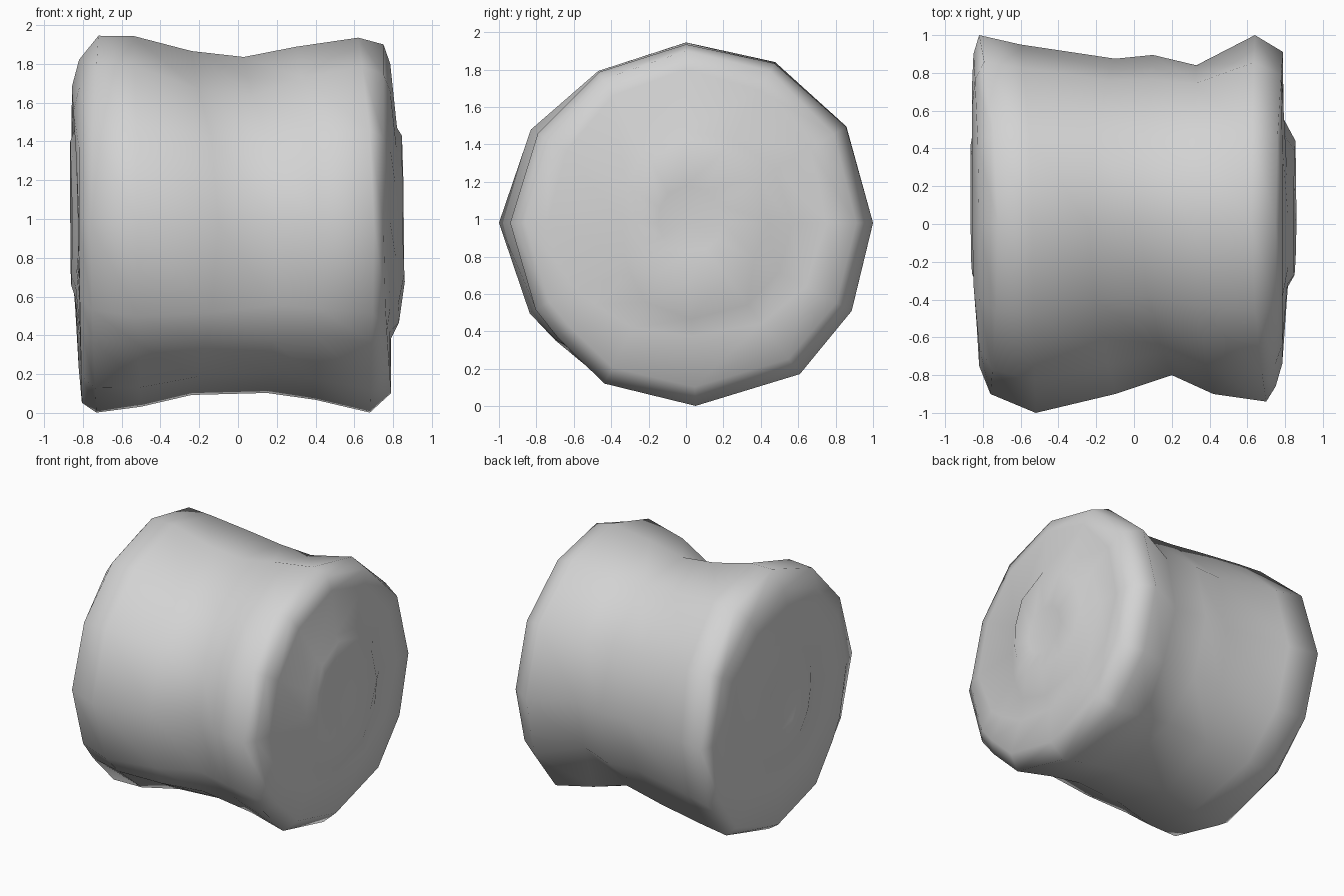
import bpy, bmesh, math

cube = bpy.data.objects.get("Cube")
if cube:
    bpy.data.objects.remove(cube, do_unlink=True)

# One plain colour
grey = bpy.data.materials.new("light grey")
grey.use_nodes = True
colour = (0.65, 0.65, 0.65, 1)
grey.diffuse_color = colour
grey.node_tree.nodes["Principled BSDF"].inputs["Base Color"].default_value = colour

CENTRE_Z = 0.98
# Angles round the drum: 0 is the back, 90 the top, 180 the front, 270 the bottom
angles = [0, 31, 61, 90, 120, 149, 180, 210, 222, 243, 273, 307, 332]
bulge = [1, 1.01, 1.01, 1, 0.98, 0.98, 1, 0.98, 0.965, 1, 1.01, 1.03, 1.01]

# Outlines from the right end, over the waisted side, to the left end: (x, radius)
back = [(-.83, .2), (-.865, .42), (-.85, .5), (-.858, .72), (-.85, .9), (-.82, 1),
        (-.6, .95), (-.1, .875), (.1, .895), (.33, .84), (.64, 1),
        (.79, .91), (.79, .75), (.785, .57), (.855, .44), (.83, .2)]
top = [(-.83, .2), (-.865, .42), (-.835, .5), (-.857, .7), (-.82, .84), (-.72, .965),
       (-.54, .965), (-.24, .89), (.03, .86), (.3, .91), (.62, .955),
       (.75, .92), (.785, .82), (.82, .49), (.845, .45), (.82, .2)]
front = [(-.83, .15), (-.855, .27), (-.83, .32), (-.825, .6), (-.82, .75), (-.76, .9),
         (-.52, 1), (-.1, .9), (.2, .8), (.42, .9), (.7, .94),
         (.75, .86), (.785, .74), (.81, .34), (.85, .27), (.83, .15)]
bottom = [(-.83, .2), (-.86, .32), (-.84, .38), (-.815, .6), (-.805, .92), (-.73, .97),
          (-.5, .94), (-.24, .88), (.15, .87), (.4, .905), (.68, .97),
          (.79, .87), (.785, .6), (.83, .51), (.86, .3), (.83, .15)]
outlines = [back, top, front, bottom]

# Lumps and dents on the waist: x, angle, height, width along x, width in degrees
lumps = [
    (0.03, 222, 0.16, 0.22, 15),
    (-0.08, 122, -0.09, 0.35, 20),
    (-0.1, 64, 0.06, 0.25, 14),
    (0.38, 303, 0.05, 0.16, 12),
    (0.05, 303, -0.05, 0.16, 14),
    (-0.3, 303, 0.05, 0.2, 12),
    (0.33, 330, -0.04, 0.15, 15),
]


def skin_point(index, degrees, swell):
    """Blend smoothly between the four outlines, then add the lumps."""
    quarter, part = divmod(degrees / 90, 1)
    ax, ar = outlines[int(quarter)][index]
    bx, br = outlines[(int(quarter) + 1) % 4][index]
    blend = (1 - math.cos(math.pi * part)) / 2
    x = ax + (bx - ax) * blend
    r = (ar + (br - ar) * blend) * swell
    for lx, angle, height, wide, spread in lumps:
        r += height * math.exp(-((x - lx) / wide) ** 2 - ((degrees - angle) / spread) ** 2)
    t = math.radians(degrees)
    return (x, r * math.cos(t), CENTRE_Z + r * math.sin(t))


# Both ends and the side as one closed skin
bm = bmesh.new()
loops = [[bm.verts.new(skin_point(i, a, s)) for a, s in zip(angles, bulge)]
         for i in range(len(back))]
count = len(angles)
for a, b in zip(loops, loops[1:]):
    for i in range(count):
        j = (i + 1) % count
        bm.faces.new((a[i], a[j], b[j], b[i]))

# Shallow hollow in the middle of each end
for loop, x in ((loops[0], -0.82), (loops[-1], 0.82)):
    hub = bm.verts.new((x, 0, CENTRE_Z))
    for i, v in enumerate(loop):
        bm.faces.new((v, loop[(i + 1) % count], hub))

bmesh.ops.recalc_face_normals(bm, faces=bm.faces[:])
for f in bm.faces:
    f.smooth = True

mesh = bpy.data.meshes.new("lumpy_drum")
bm.to_mesh(mesh)
bm.free()
mesh.materials.append(grey)
drum = bpy.data.objects.new("lumpy_drum", mesh)
bpy.context.collection.objects.link(drum)
